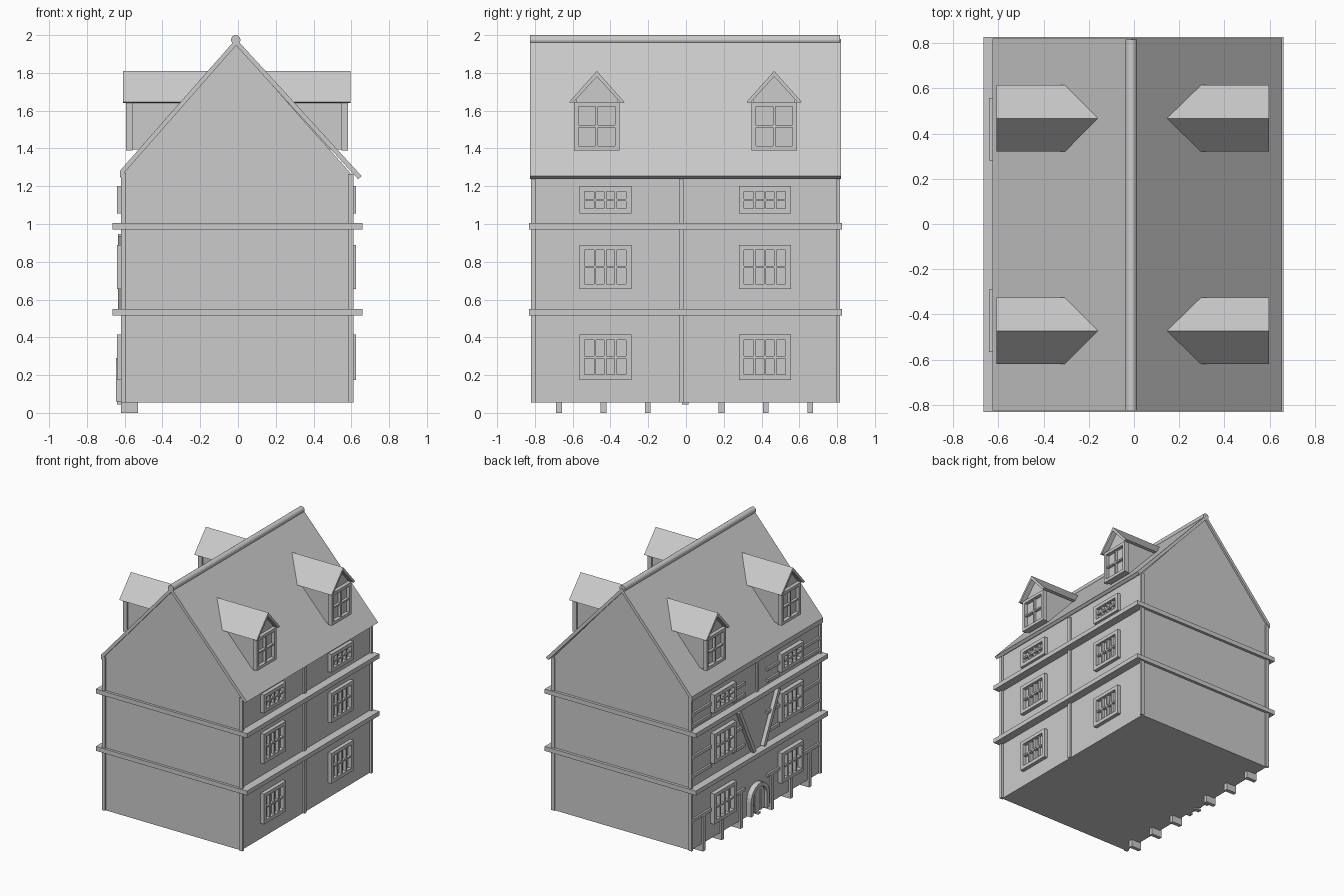
import bpy, math
from mathutils import Vector

cube = bpy.data.objects.get("Cube")
if cube:
    bpy.data.objects.remove(cube)

grey = bpy.data.materials.new("plain_grey")
grey.use_nodes = True
colour = (0.6, 0.6, 0.6, 1)
grey.diffuse_color = colour
grey.node_tree.nodes["Principled BSDF"].inputs["Base Color"].default_value = colour


def make(name, verts, faces):
    mesh = bpy.data.meshes.new(name)
    mesh.from_pydata(verts, [], faces)
    mesh.materials.append(grey)
    obj = bpy.data.objects.new(name, mesh)
    bpy.context.collection.objects.link(obj)
    return obj


def prism(name, outline, lo, hi, axis="y"):
    """Extrude a counter-clockwise outline: (x, z) along y or (y, z) along x."""
    n = len(outline)
    if axis == "y":
        verts = [(a, d, b) for d in (lo, hi) for a, b in outline]
    else:
        verts = [(d, a, b) for d in (hi, lo) for a, b in outline]
    faces = [tuple(range(n)), tuple(reversed(range(n, 2 * n)))]
    faces += [(i, i + n, (i + 1) % n + n, (i + 1) % n) for i in range(n)]
    return make(name, verts, faces)


def box(name, x, y, z):
    x, y, z = sorted(x), sorted(y), sorted(z)
    return prism(name, [(x[0], z[0]), (x[1], z[0]), (x[1], z[1]), (x[0], z[1])], *y)


def beam(name, a, b, x, width):
    """Slanted timber on a side wall between two (y, z) points."""
    a, b = Vector(a), Vector(b)
    d = (b - a).normalized() * width / 2
    n = Vector((-d.y, d.x))
    prism(name, [a - n, b - n, b + n, a + n], *sorted(x), axis="x")


def window(name, side, x, yc, z0, z1, half, cols, rows, rim, depth):
    """Framed window facing +x or -x, with glazing bars."""
    out = (side * (x - depth), side * x)
    bar = (side * (x - depth), side * (x - 0.007))
    box(name + "_sill", out, (yc - half, yc + half), (z0, z0 + rim))
    box(name + "_head", out, (yc - half, yc + half), (z1 - rim, z1))
    for s in (-1, 1):
        box(name + "_jamb", out, (yc + s * half, yc + s * (half - rim)), (z0 + rim, z1 - rim))
    for i in range(1, cols):
        y = yc - half + rim + (2 * half - 2 * rim) * i / cols
        box(name + "_mullion", bar, (y - 0.006, y + 0.006), (z0 + rim, z1 - rim))
    for i in range(1, rows):
        z = z0 + rim + (z1 - z0 - 2 * rim) * i / rows
        box(name + "_bar", bar, (yc - half + rim, yc + half - rim), (z - 0.006, z + 0.006))


# Main walls with the two gables
prism("walls", [(-0.605, 0.055), (0.595, 0.055), (0.595, 1.27), (-0.01, 1.95), (-0.605, 1.27)],
      -0.81, 0.805)

# Corner posts
for y in ((-0.82, -0.797), (0.797, 0.815)):
    box("corner_post_right", (-0.62, -0.592), y, (0.055, 1.27))
    box("corner_post_left", (0.583, 0.612), y, (0.055, 1.265))

# Floor beams around the house
for z in (0.515, 0.97):
    box("floor_beam", (-0.665, 0.66), (-0.83, 0.827), (z, z + 0.035))

# Roof slabs and round ridge
prism("roof_left", [(-0.01, 1.945), (0.635, 1.238), (0.655, 1.253), (-0.01, 1.98)], -0.825, 0.82)
prism("roof_right", [(-0.01, 1.945), (-0.01, 1.98), (-0.625, 1.282), (-0.625, 1.245)], -0.825, 0.82)
ring = [(-0.012 + 0.025 * math.cos(i * math.pi / 8), 1.975 + 0.025 * math.sin(i * math.pi / 8))
        for i in range(16)]
prism("ridge_cap", ring, -0.825, 0.815)

# Dormers
for side in (-1, 1):
    shift = -0.01
    for yc in (-0.472, 0.467):
        face = 0.578 + side * shift * 0.5
        body = [(yc - 0.11, 1.395), (yc + 0.11, 1.395), (yc + 0.11, 1.66), (yc, 1.785), (yc - 0.11, 1.66)]
        prism("dormer_body", body, *sorted((side * 0.12, side * (face - 0.018))), axis="x")
        window("dormer_window", side, face + 0.01, yc, 1.39, 1.645, 0.12, 2, 2, 0.024, 0.035)
        tip = 0.602 + side * shift * 0.6
        for s in (-1, 1):
            slope = [(yc, 1.78), (yc + s * 0.128, 1.64), (yc + s * 0.147, 1.645), (yc, 1.81)]
            if s < 0:
                slope.reverse()
            prism("dormer_roof", slope, *sorted((side * 0.1, side * tip)), axis="x")

# Windows on both long sides
for side, x in ((1, 0.625), (-1, 0.64)):
    for yc in (-0.427, 0.418):
        for z0, z1 in ((0.175, 0.415), (0.655, 0.89), (1.055, 1.2)):
            window("window", side, x, yc, z0, z1, 0.138, 4, 2, 0.028, 0.04)

# Plain left side: one central post
box("centre_post_left", (0.59, 0.61), (-0.037, -0.012), (0.055, 1.25))

# Timbered right side: rails, posts and braces
TIMBER = (-0.62, -0.6)
for z in (0.29, 0.64, 0.79, 1.04, 1.13):
    for s in (-1, 1):
        box("outer_rail", TIMBER, (s * 0.565, s * 0.8), (z - 0.012, z + 0.012))
        box("inner_rail", TIMBER, (s * 0.14, s * 0.29), (z - 0.012, z + 0.012))
box("centre_post_right", TIMBER, (-0.03, -0.005), (1.0, 1.26))
for s in (-1, 1):
    beam("brace", (-0.02 + s * 0.06, 0.55), (-0.02 + s * 0.25, 0.94), (-0.635, -0.6), 0.03)

# Ground-floor posts standing on short feet
for y in (-0.672, -0.437, -0.202, 0.188, 0.423, 0.658):
    box("ground_post", TIMBER, (y - 0.015, y + 0.015), (0.055, 0.29 if abs(y) > 0.5 or abs(y) < 0.3 else 0.18))
    box("foot", (-0.62, -0.53), (y - 0.015, y + 0.015), (0, 0.056))

# Arched door with surround, planks and knob
def arch(half, top, base):
    spring = top - half
    pts = [(-0.01 - half, base), (-0.01 + half, base)]
    return pts + [(-0.01 + half * math.cos(i * math.pi / 12), spring + half * math.sin(i * math.pi / 12))
                  for i in range(13)]


outer, inner = arch(0.115, 0.29, 0.06), arch(0.085, 0.26, 0.06)
n = len(outer)
# Walk the arch from the right foot over to the left foot
outer, inner = outer[1:] + outer[:1], inner[1:] + inner[:1]
for i in range(n - 1):
    prism("door_surround", [inner[i], outer[i], outer[i + 1], inner[i + 1]], -0.645, -0.6, axis="x")
prism("door", arch(0.087, 0.262, 0.06), -0.622, -0.6, axis="x")
for y in (-0.045, 0.025):
    box("door_plank_strip", (-0.627, -0.62), (y - 0.004, y + 0.004), (0.06, 0.22))
box("door_knob", (-0.635, -0.62), (0.04, 0.055), (0.13, 0.145))
box("door_step", (-0.64, -0.59), (-0.02, 0.012), (0.045, 0.06))
